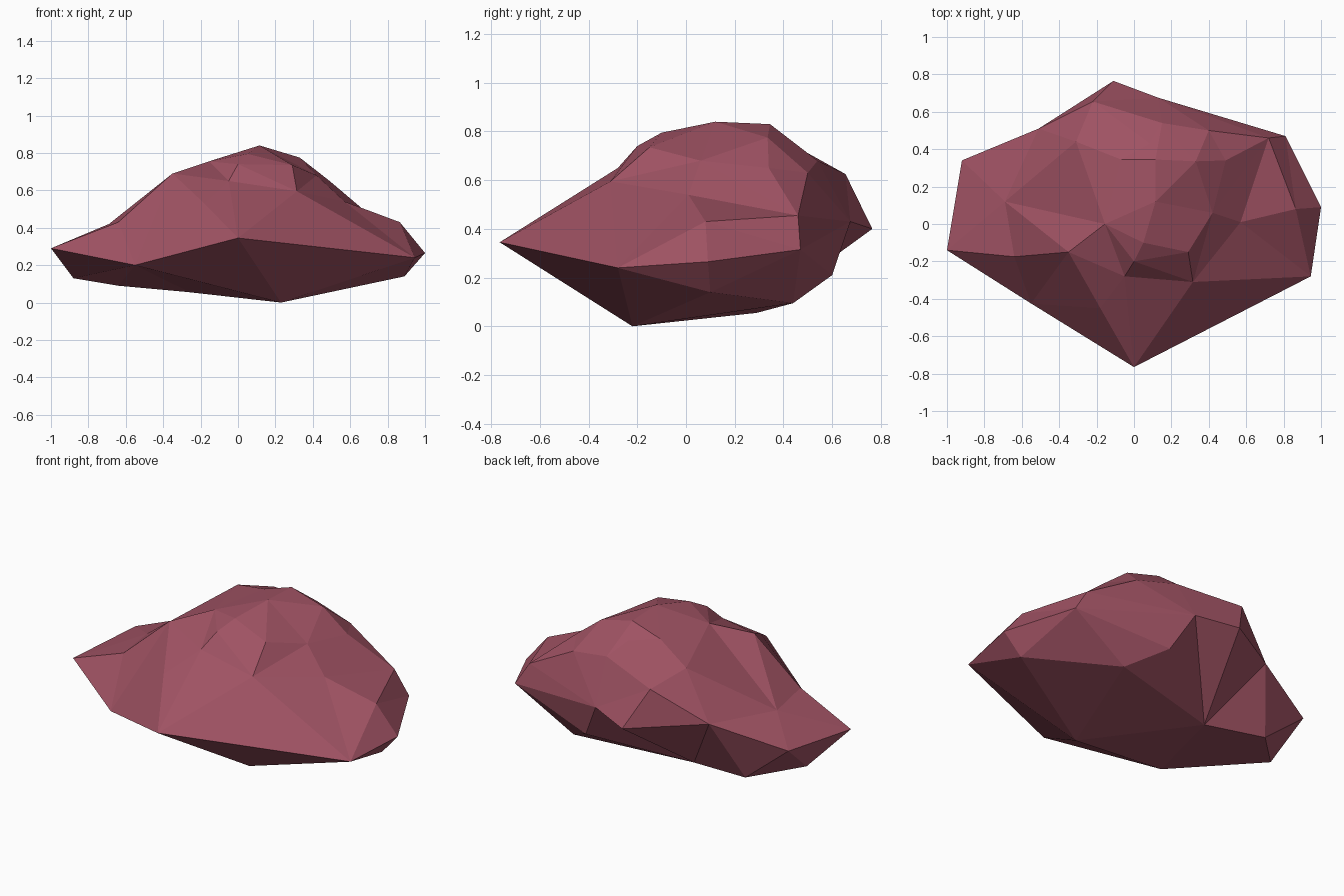
import bpy, bmesh
from mathutils import Vector
from mathutils.geometry import delaunay_2d_cdt

if "Cube" in bpy.data.objects:
    bpy.data.objects.remove(bpy.data.objects["Cube"])

# Outline of the boulder as seen from above, counter-clockwise
rim = [(0, -.765, .345), (.945, -.28, .24), (1, .09, .265), (.81, .47, .315),
       (.13, .675, .43), (-.11, .765, .40), (-.51, .51, .437), (-.92, .34, .32),
       (-1, -.14, .29), (-.55, -.425, .20)]
# Corner points of the upper facets
crown = [(-.64, -.175, .43), (-.35, -.15, .69), (.315, -.31, .595), (.29, -.15, .735),
         (-.18, -.45, .53), (-.05, -.28, .65), (0, -.2, .74), (-.155, 0, .755),
         (.05, -.1, .795), (.115, .12, .84), (.115, .345, .83), (.33, .335, .775),
         (.49, .34, .65), (.72, .46, .455), (.4, .5, .63), (.15, .54, .68),
         (.085, .43, .75), (-.22, .655, .625), (-.31, .44, .695), (-.69, .12, .42),
         (.42, .06, .68), (.57, .01, .54), (.865, .08, .43), (-.07, .345, .77)]
# Creases that must run between particular corners (rim first, then crown)
creases = [(23, 31), (23, 30), (12, 30), (25, 27), (25, 26), (19, 20), (20, 21), (23, 32)]
# Corner points of the underside
base = [(.23, -.22, 0), (.89, .1, .14), (.44, .44, .095), (.247, .6, .21),
        (-.257, .29, .055), (-.64, .35, .09), (-.88, .11, .13)]

bm = bmesh.new()
rim_verts = [bm.verts.new(p) for p in rim]


def facet_cap(points, extra, flip):
    """Fill the rim with triangles running through the given points."""
    verts = rim_verts + [bm.verts.new(p) for p in points]
    n = len(rim)
    edges = [(i, (i + 1) % n) for i in range(n)] + extra
    res = delaunay_2d_cdt([Vector(v.co[:2]) for v in verts], edges, [], 1, 1e-6)
    for tri in res[2]:
        f = [verts[res[3][i][0]] for i in tri]
        bm.faces.new(f[::-1] if flip else f)


facet_cap(crown, creases, False)
facet_cap(base, [], True)
bmesh.ops.recalc_face_normals(bm, faces=bm.faces)

mesh = bpy.data.meshes.new("boulder")
bm.to_mesh(mesh)
bm.free()

# Single dusty red stone colour, flat facets
stone = bpy.data.materials.new("dusty red stone")
stone.diffuse_color = (.35, .085, .125, 1)
stone.use_nodes = True
stone.node_tree.nodes["Principled BSDF"].inputs["Base Color"].default_value = stone.diffuse_color
mesh.materials.append(stone)
bpy.context.collection.objects.link(bpy.data.objects.new("boulder", mesh))
